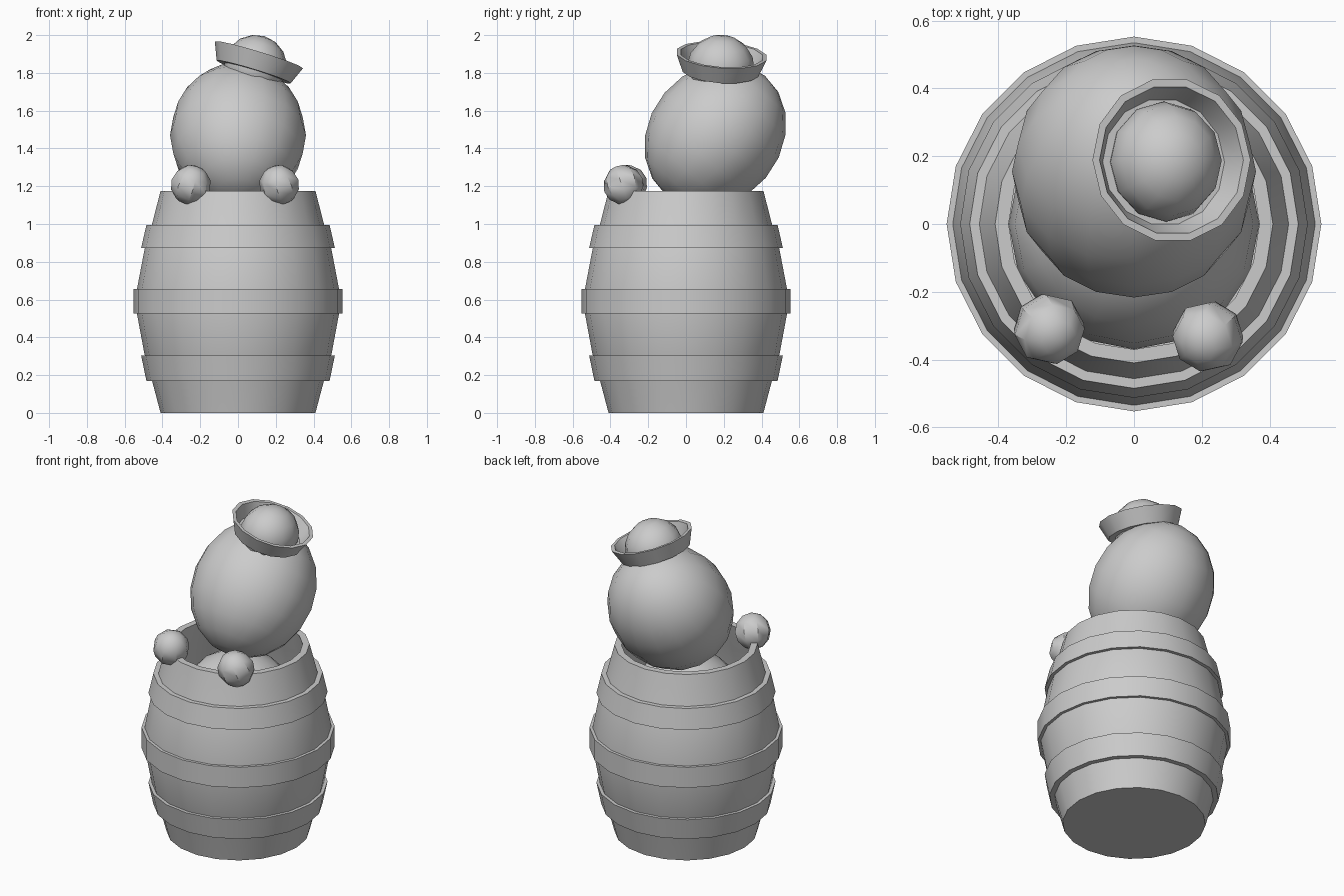
import bpy, bmesh, math
from mathutils import Matrix, Euler

if "Cube" in bpy.data.objects:
    bpy.data.objects.remove(bpy.data.objects["Cube"])


def finish(name, bm, matrix=Matrix()):
    bmesh.ops.recalc_face_normals(bm, faces=bm.faces)
    me = bpy.data.meshes.new(name)
    bm.to_mesh(me)
    bm.free()
    ob = bpy.data.objects.new(name, me)
    bpy.context.collection.objects.link(ob)
    ob.matrix_world = matrix
    bpy.ops.object.select_all(action='DESELECT')
    ob.select_set(True)
    bpy.context.view_layer.objects.active = ob
    bpy.ops.object.shade_smooth_by_angle(angle=math.radians(40))
    return ob


def lathe(name, profile, sides, loop=False, matrix=Matrix()):
    """Revolve (radius, z) points; loop joins the last ring to the first."""
    bm = bmesh.new()
    rings = []
    for r, z in profile:
        rings.append([bm.verts.new((r * math.cos(2 * math.pi * i / sides),
                                    r * math.sin(2 * math.pi * i / sides), z))
                      for i in range(sides)])
    pairs = list(zip(rings, rings[1:]))
    if loop:
        pairs.append((rings[-1], rings[0]))
    for a, b in pairs:
        for i in range(sides):
            j = (i + 1) % sides
            bm.faces.new((a[i], a[j], b[j], b[i]))
    if not loop:
        bm.faces.new(rings[0])
        bm.faces.new(rings[-1])
    return finish(name, bm, matrix)


def ball(name, loc, radii, segs, rings, rot=(0, 0, 0)):
    bm = bmesh.new()
    bmesh.ops.create_uvsphere(bm, u_segments=segs, v_segments=rings, radius=1)
    bmesh.ops.scale(bm, vec=radii, verts=bm.verts)
    r = Euler([math.radians(a) for a in rot]).to_matrix().to_4x4()
    return finish(name, bm, Matrix.Translation(loc) @ r)


# Hollow barrel: outside, rim, inside
outer = [(0.41, 0), (0.455, 0.17), (0.495, 0.31), (0.535, 0.525),
         (0.535, 0.655), (0.495, 0.865), (0.455, 1.0), (0.41, 1.175)]
inner = [(r - 0.04, max(z, 0.05)) for r, z in reversed(outer)]
lathe("barrel", outer + inner, 20)

# Hoops
hoops = {"lower_hoop": (0.17, 0.485, 0.305, 0.513),
         "middle_hoop": (0.525, 0.553, 0.655, 0.553),
         "upper_hoop": (0.872, 0.513, 0.995, 0.485)}
for name, (z0, r0, z1, r1) in hoops.items():
    lathe(name, [(r0 - 0.06, z0), (r0, z0), (r1, z1), (r1 - 0.06, z1)], 20, True)

# Body inside the barrel, head leaning out of it
ball("body", (0, 0, 0.73), (0.37, 0.37, 0.39), 16, 10)
ball("head", (0, 0.155, 1.47), (0.36, 0.35, 0.41), 16, 10, (-40, 0, 0))

# Paws resting on the rim
ball("left_paw", (-0.25, -0.31, 1.207), (0.107,) * 3, 8, 6, (20, 15, 10))
ball("right_paw", (0.218, -0.332, 1.207), (0.107,) * 3, 8, 6, (20, -15, -10))

# Tilted cap: flared brim, base plate and round crown
tilt = Matrix.Translation((0.083, 0.182, 1.805)) @ \
    Euler((math.radians(-4), math.radians(17), 0)).to_matrix().to_4x4()
lathe("cap_brim", [(0.205, 0), (0.244, 0.095), (0.222, 0.095), (0.188, 0.015)],
      14, False, tilt)
crown = ball("cap_crown", (0, 0, 0), (0.168, 0.178, 0.168), 12, 8)
crown.matrix_world = tilt @ Matrix.Translation((0, 0, 0.03))
